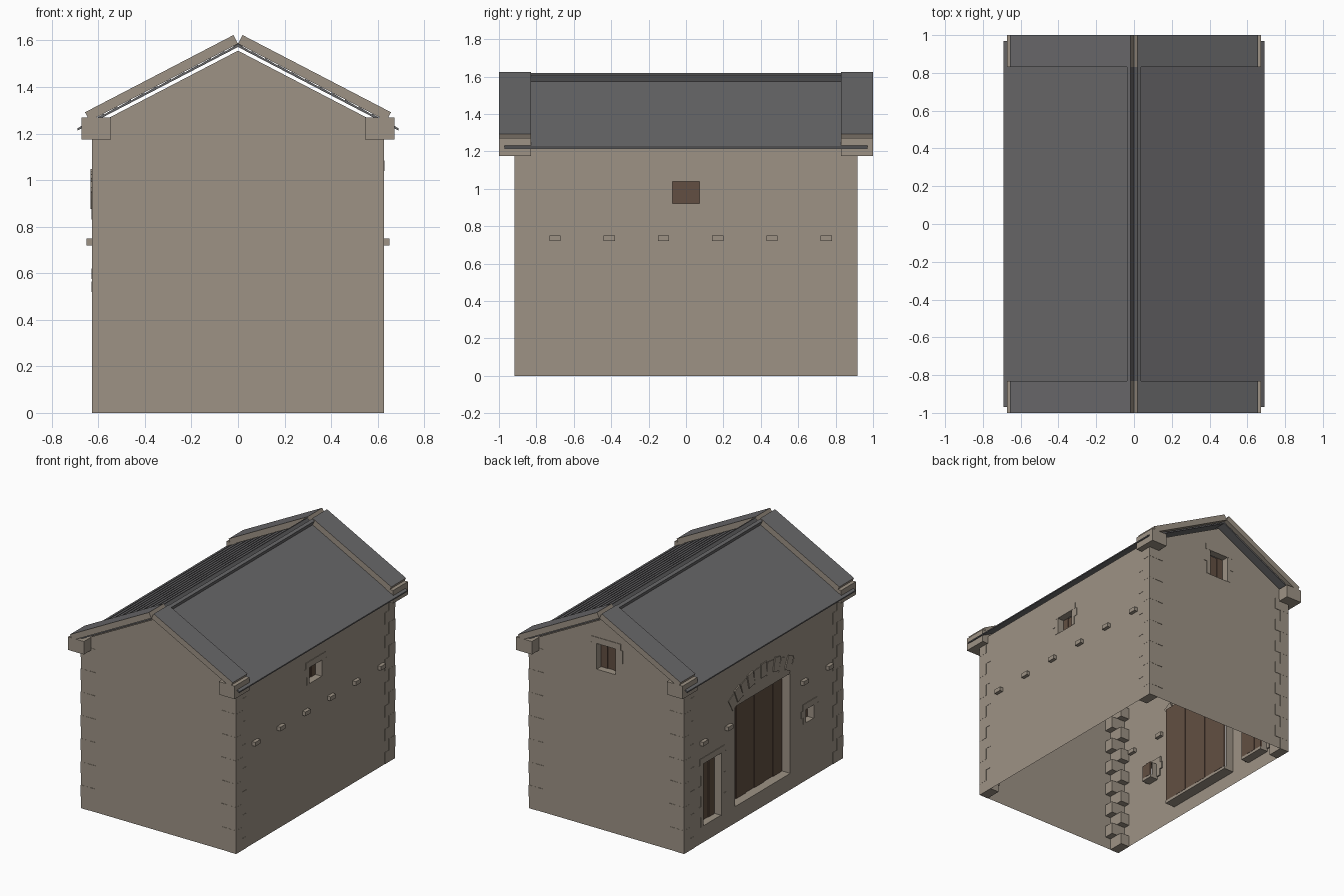
import bpy, bmesh, math

cube = bpy.data.objects.get("Cube")
if cube:
    bpy.data.objects.remove(cube, do_unlink=True)


def material(name, rgb):
    m = bpy.data.materials.new(name)
    m.use_nodes = True
    m.diffuse_color = (*rgb, 1)
    m.node_tree.nodes["Principled BSDF"].inputs["Base Color"].default_value = (*rgb, 1)
    return m


STONE = material("warm_stone", (0.34, 0.29, 0.235))
SLATE = material("grey_slate", (0.14, 0.138, 0.143))
WOOD = material("brown_wood", (0.122, 0.078, 0.054))

HX, HY = 0.625, 0.915     # half width and half length of the walls
SLOPE = 0.52              # roof pitch
GABLE = 1.556             # top of the gable walls

# Each placement maps (along, outward, up) to world space
PLACE = {
    "left": lambda u, o, z: (HX + o, u, z),
    "right": lambda u, o, z: (-HX - o, u, z),
    "front": lambda u, o, z: (u, -HY - o, z),
    "back": lambda u, o, z: (u, HY + o, z),
    "world": lambda u, o, z: (u, o, z),
}


def finish(bm, name, mats, top_rule=False):
    me = bpy.data.meshes.new(name)
    for m in mats:
        me.materials.append(m)
    if top_rule:
        bm.normal_update()
        for f in bm.faces:
            f.material_index = 1 if f.normal.z > 0.5 else 0
    bm.to_mesh(me)
    bm.free()
    ob = bpy.data.objects.new(name, me)
    bpy.context.collection.objects.link(ob)
    return ob


def prism(bm, side, pts, o0, o1):
    """Extrude an outline of (along, up) points from o0 to o1."""
    place = PLACE[side]
    a = [bm.verts.new(place(u, o0, z)) for u, z in pts]
    b = [bm.verts.new(place(u, o1, z)) for u, z in pts]
    n = len(pts)
    faces = [bm.faces.new(a), bm.faces.new(b)]
    for i in range(n):
        j = (i + 1) % n
        faces.append(bm.faces.new((a[i], a[j], b[j], b[i])))
    bmesh.ops.recalc_face_normals(bm, faces=faces)


def box(bm, side, u0, u1, z0, z1, o0, o1):
    prism(bm, side, [(u0, z0), (u1, z0), (u1, z1), (u0, z1)], o0, o1)


def wall(side, half, holes):
    """Thin wall sheet with rectangular holes, trimmed to the roof pitch."""
    bm = bmesh.new()
    us = sorted({-half, half, *[h[0] for h in holes], *[h[1] for h in holes]})
    zs = sorted({0, GABLE, *[h[2] for h in holes], *[h[3] for h in holes]})
    for u0, u1 in zip(us, us[1:]):
        for z0, z1 in zip(zs, zs[1:]):
            cu, cz = (u0 + u1) / 2, (z0 + z1) / 2
            if any(h[0] < cu < h[1] and h[2] < cz < h[3] for h in holes):
                continue
            corners = [(u0, z0), (u1, z0), (u1, z1), (u0, z1)]
            if side in ("left", "front"):
                pass
            else:
                corners.reverse()
            bm.faces.new([bm.verts.new(PLACE[side](u, 0, z)) for u, z in corners])
    bmesh.ops.remove_doubles(bm, verts=bm.verts, dist=1e-4)
    for s in (-1, 1):
        bmesh.ops.bisect_plane(bm, geom=bm.verts[:] + bm.edges[:] + bm.faces[:],
                               plane_co=(0, 0, GABLE), plane_no=(s * SLOPE, 0, 1),
                               clear_outer=True)
    finish(bm, side + "_wall", [STONE])


def opening(name, side, hole, depth, planks, surround=True):
    """Reveal, planks and surrounding stones of a door or window."""
    u0, u1, z0, z1 = hole
    bm = bmesh.new()
    corners = [(u0, z0), (u1, z0), (u1, z1), (u0, z1)]
    for (ua, za), (ub, zb) in zip(corners, corners[1:] + corners[:1]):
        bm.faces.new([bm.verts.new(PLACE[side](*p)) for p in
                      ((ua, 0, za), (ub, 0, zb), (ub, -depth, zb), (ua, -depth, za))])
    box(bm, side, u0, u1, z0 - 0.02, z0, -depth - 0.015, 0)
    finish(bm, name + "_reveal", [STONE])

    bm = bmesh.new()
    w = (u1 - u0) / planks
    for i in range(planks):
        d = depth + 0.005 * (i % 2)
        box(bm, side, u0 + i * w, u0 + (i + 1) * w, z0, z1, -d - 0.012, -d)
    finish(bm, name + "_planks", [WOOD])

    if surround:
        bm = bmesh.new()
        box(bm, side, u0 - 0.04, u1 + 0.04, z1, z1 + 0.045, -0.01, 0.004)
        rows = max(2, round((z1 - z0) / 0.08))
        h = (z1 - z0) / rows
        for i in range(rows):
            e = 0.055 if i % 2 else 0.03
            box(bm, side, u0 - e, u0, z0 + i * h, z0 + (i + 1) * h, -0.01, 0.003)
            box(bm, side, u1, u1 + e, z0 + i * h, z0 + (i + 1) * h, -0.01, 0.003)
        finish(bm, name + "_surround", [STONE])


# Walls and their openings
big_door = (-0.31, 0.325, 0.12, 0.85)
small_door = (0.49, 0.695, 0.12, 0.575)
low_window = (-0.58, -0.49, 0.42, 0.52)
side_window = (-0.073, 0.073, 0.92, 1.04)
gable_window = (-0.075, 0.08, 1.16, 1.35)
wall("front", HX, [])
wall("back", HX, [gable_window])
wall("left", HY, [side_window])
wall("right", HY, [big_door, small_door, low_window])
opening("big_door", "right", big_door, 0.065, 6, False)
opening("small_door", "right", small_door, 0.05, 3)
opening("low_window", "right", low_window, 0.05, 2)
opening("side_window", "left", side_window, 0.05, 3)
opening("gable_window", "back", gable_window, 0.05, 3)

# Arch stones over the big door
bm = bmesh.new()
COUNT, CENTRE = 11, 0.28
for i in range(COUNT):
    a = math.radians(-30 + 60 * i / (COUNT - 1))
    half, lo = 0.033, 0.655 + 0.012 * (i % 2)
    hi = lo + 0.1
    pts = [(r * math.sin(a) + t * math.cos(a), CENTRE + r * math.cos(a) - t * math.sin(a))
           for r, t in ((lo, -half), (lo, half), (hi, half), (hi, -half))]
    prism(bm, "right", pts, -0.01, 0.004 + 0.004 * (i % 2))
finish(bm, "door_arch", [STONE])

# Small projecting stones along both long walls
bm = bmesh.new()
for i in range(6):
    y = -0.7 + 0.29 * i
    box(bm, "left", y - 0.03, y + 0.03, 0.72, 0.75, -0.025, 0.026)
    if i not in (2, 3):
        box(bm, "right", -y - 0.03, -y + 0.03, 0.72, 0.75, -0.025, 0.026)
finish(bm, "projecting_stones", [STONE])

# Corner stones, alternating long and short
bm = bmesh.new()
ROWS = 14
h = 1.19 / ROWS
for sx in (-1, 1):
    for sy in (-1, 1):
        for i in range(ROWS):
            lx, ly = (0.115, 0.07) if i % 2 else (0.07, 0.115)
            p = 0.003 if i % 2 else 0.002
            us = sorted((sx * (HX + p), sx * (HX - lx)))
            os = sorted((sy * (HY + p), sy * (HY - ly)))
            box(bm, "world", *us, i * h, (i + 1) * h, *os)
finish(bm, "corner_stones", [STONE])

# Roof slopes, gable edge slabs, ridge cap and eave blocks
COURSES, EAVE = 12, 0.69
run = math.hypot(1, SLOPE)
nx, nz = SLOPE / run, 1 / run


def sloped_slab(bm, s, bottom, length, thick, y0, y1):
    end = bottom - SLOPE * length
    pts = [(0, bottom), (length, end),
           (length + nx * thick, end + nz * thick), (nx * thick, bottom + nz * thick)]
    prism(bm, "world", [(s * x, z) for x, z in pts], y0, y1)


roof, slabs, cap, blocks = (bmesh.new() for _ in range(4))
for s in (-1, 1):
    pts = [(0, 1.572), (EAVE, 1.572 - SLOPE * EAVE)]
    for i in range(COURSES):
        x_low = EAVE * (1 - i / COURSES)
        x_up = EAVE * (1 - (i + 1) / COURSES)
        pts += [(x_low, 1.581 - SLOPE * x_low), (x_up, 1.585 - SLOPE * x_up)]
    prism(roof, "world", [(s * x, z) for x, z in pts], -0.97, 0.97)
    sloped_slab(cap, s, 1.584, 0.02, 0.038, -0.83, 0.83)
    for y0, y1 in ((-1, -0.83), (0.83, 1)):
        sloped_slab(slabs, s, 1.586, 0.638, 0.042, y0, y1)
        us = sorted((s * 0.545, s * 0.673))
        box(blocks, "world", *us, 1.175, 1.27, y0, y1)
finish(roof, "roof_slopes", [SLATE])
finish(cap, "ridge_cap", [SLATE])
finish(slabs, "gable_edge_slabs", [STONE, SLATE], top_rule=True)
finish(blocks, "eave_blocks", [STONE])
